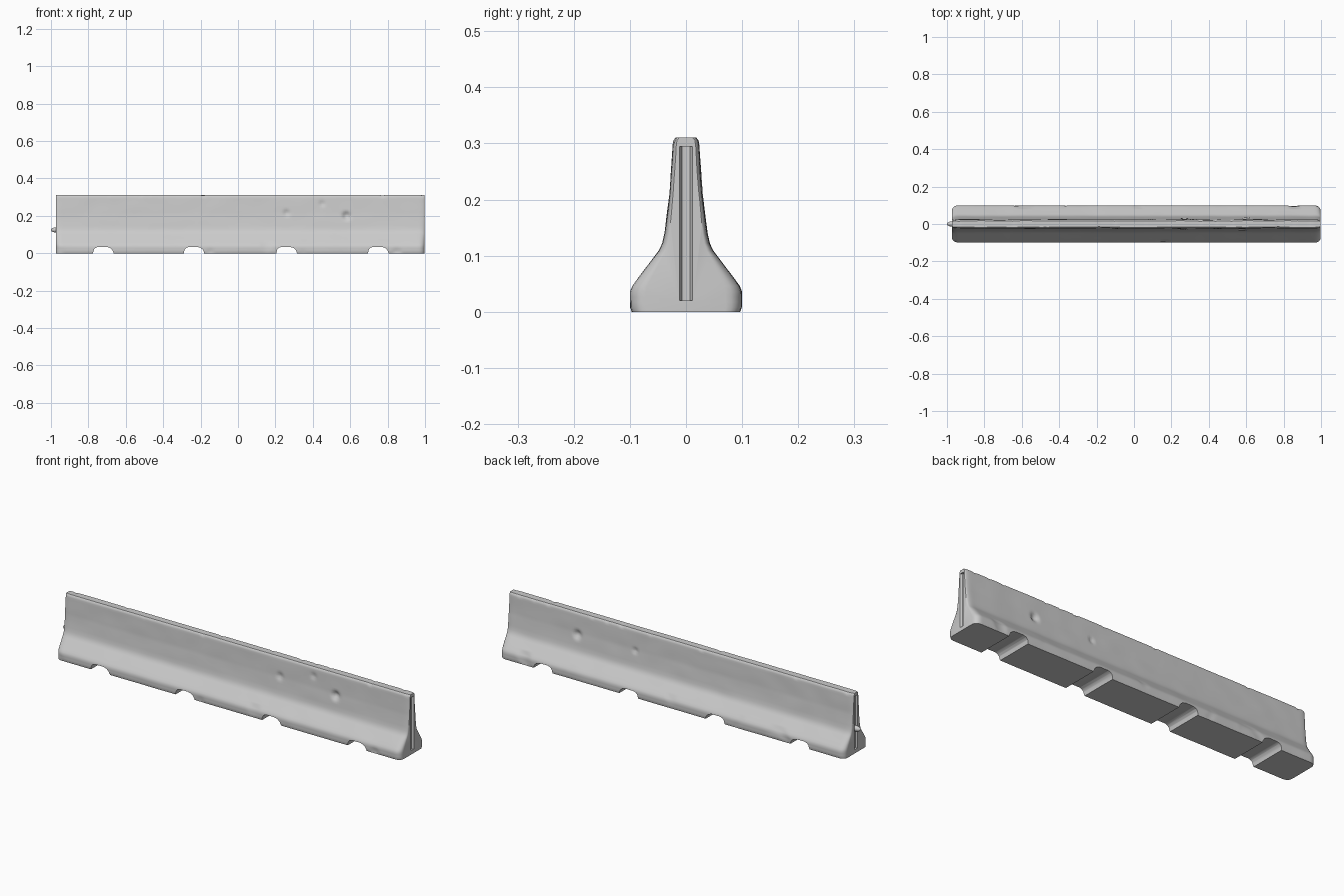
import bpy, bmesh, math
from mathutils import Vector, noise

if "Cube" in bpy.data.objects:
    bpy.data.objects.remove(bpy.data.objects["Cube"])

X0, X1 = -0.974, 0.998
# half profile (half width, height), bottom to top
HALF = [(0.096, 0.002), (0.099, 0.008), (0.099, 0.036), (0.095, 0.046), (0.082, 0.064),
        (0.048, 0.109), (0.042, 0.122), (0.038, 0.14), (0.029, 0.21), (0.023, 0.298),
        (0.0215, 0.306), (0.017, 0.311)]
# dents: x, side, z, radius, depth
DENTS = [(0.58, -1, 0.20, 0.03, 0.016), (0.45, -1, 0.265, 0.022, 0.006),
         (0.26, -1, 0.215, 0.025, 0.008), (0.60, 1, 0.20, 0.03, 0.014),
         (0.27, 1, 0.205, 0.02, 0.008)]


def subdivide(points, step):
    out = []
    for a, b in zip(points, points[1:]):
        n = max(1, round(math.dist(a, b) / step))
        out += [tuple(a[k] + (b[k] - a[k]) * i / n for k in (0, 1)) for i in range(n)]
    return out + [points[-1]]


def make_object(name, bm):
    bmesh.ops.recalc_face_normals(bm, faces=bm.faces)
    mesh = bpy.data.meshes.new(name)
    bm.to_mesh(mesh)
    bm.free()
    ob = bpy.data.objects.new(name, mesh)
    bpy.context.collection.objects.link(ob)
    return ob


def prism(name, outline, direction):
    bm = bmesh.new()
    face = bm.faces.new([bm.verts.new(p) for p in outline])
    ext = bmesh.ops.extrude_face_region(bm, geom=[face])
    bmesh.ops.translate(bm, vec=direction,
                        verts=[v for v in ext['geom'] if isinstance(v, bmesh.types.BMVert)])
    return make_object(name, bm)


# Barrier wall: profile lofted along x, rounded in at both ends
half = subdivide(HALF, 0.01)
loop = [(w, z, 1) for w, z in half] + [(w, z, -1) for w, z in reversed(half)]
ease = [0, 0.002, 0.006, 0.012, 0.02, 0.03]
count = 200
xs = [X0 + e for e in ease]
xs += [X0 + 0.03 + (X1 - X0 - 0.06) * i / count for i in range(1, count)]
xs += [X1 - e for e in reversed(ease)]
bm = bmesh.new()
rings = []
for x in xs:
    t = min(1, min(x - X0, X1 - x) / 0.03)
    round_in = 1 - math.sqrt(max(0, 1 - (1 - t) ** 2))
    ring = []
    for w, z, side in loop:
        y = w - round_in * (0.006 + 0.022 * max(0, w - 0.03) / 0.07)
        for dx, ds, dz, r, depth in DENTS:
            if ds == side:
                d = math.hypot(x - dx, z - dz) / r
                y -= depth * max(0, 1 - d * d) ** 2
        # cast unevenness, with worn arrises at the top and foot
        n = noise.noise(Vector((x * 9, side * 3, z * 14)))
        y += 0.0012 * n
        h = z
        if z > 0.3:
            chip = max(0, noise.noise(Vector((x * 24, side * 5, 2))) - 0.25)
            y -= 0.008 * chip
            h -= 0.006 * chip
        if 0.004 < z < 0.06:
            y -= 0.012 * max(0, noise.noise(Vector((x * 10, side * 7, z * 10))) - 0.35)
        ring.append(bm.verts.new((x, side * y, h)))
    rings.append(ring)
m = len(loop)
for a, b in zip(rings, rings[1:]):
    for i in range(m):
        j = (i + 1) % m
        bm.faces.new((a[i], a[j], b[j], b[i]))
bm.faces.new(rings[0])
bm.faces.new(rings[-1])
for v in bm.verts:
    if v.co.z < 0.003:
        v.co.z = 0
wall = make_object("barrier_wall", bm)

# Drainage notches across the foot, and a keyway slot down each end
cutters = []
for cx in (-0.72, -0.235, 0.26, 0.75):
    section = [(-0.056, -0.02), (-0.054, 0.006), (-0.050, 0.020), (-0.042, 0.029), (-0.028, 0.034),
               (0.018, 0.034), (0.036, 0.029), (0.048, 0.018), (0.054, 0.006), (0.056, -0.02)]
    cutters.append(prism("notch_cutter", [(cx + x, -0.2, z) for x, z in section], (0, 0.4, 0)))
for end, s in ((X0, -1), (X1, 1)):
    slot = [(0.01, -0.016), (0, -0.012), (-0.010, -0.007), (-0.012, 0),
            (-0.010, 0.007), (0, 0.012), (0.01, 0.016)]
    cutters.append(prism("keyway_cutter", [(end + s * x, y, 0.02) for x, y in slot], (0, 0, 0.275)))

bpy.context.view_layer.objects.active = wall
for c in cutters:
    mod = wall.modifiers.new("cut", 'BOOLEAN')
    mod.operation, mod.solver, mod.object = 'DIFFERENCE', 'EXACT', c
    bpy.ops.object.modifier_apply(modifier=mod.name)
    bpy.data.objects.remove(c)

# Small coupling pin on the left end
bm = bmesh.new()
bmesh.ops.create_uvsphere(bm, u_segments=20, v_segments=12, radius=1)
for v in bm.verts:
    v.co = Vector((-0.972 + v.co.x * 0.028, v.co.y * 0.014, 0.125 + v.co.z * 0.014))
pin = make_object("coupling_pin", bm)

for ob in (wall, pin):
    bpy.ops.object.select_all(action='DESELECT')
    ob.select_set(True)
    bpy.context.view_layer.objects.active = ob
    bpy.ops.object.shade_smooth_by_angle(angle=math.radians(35))
